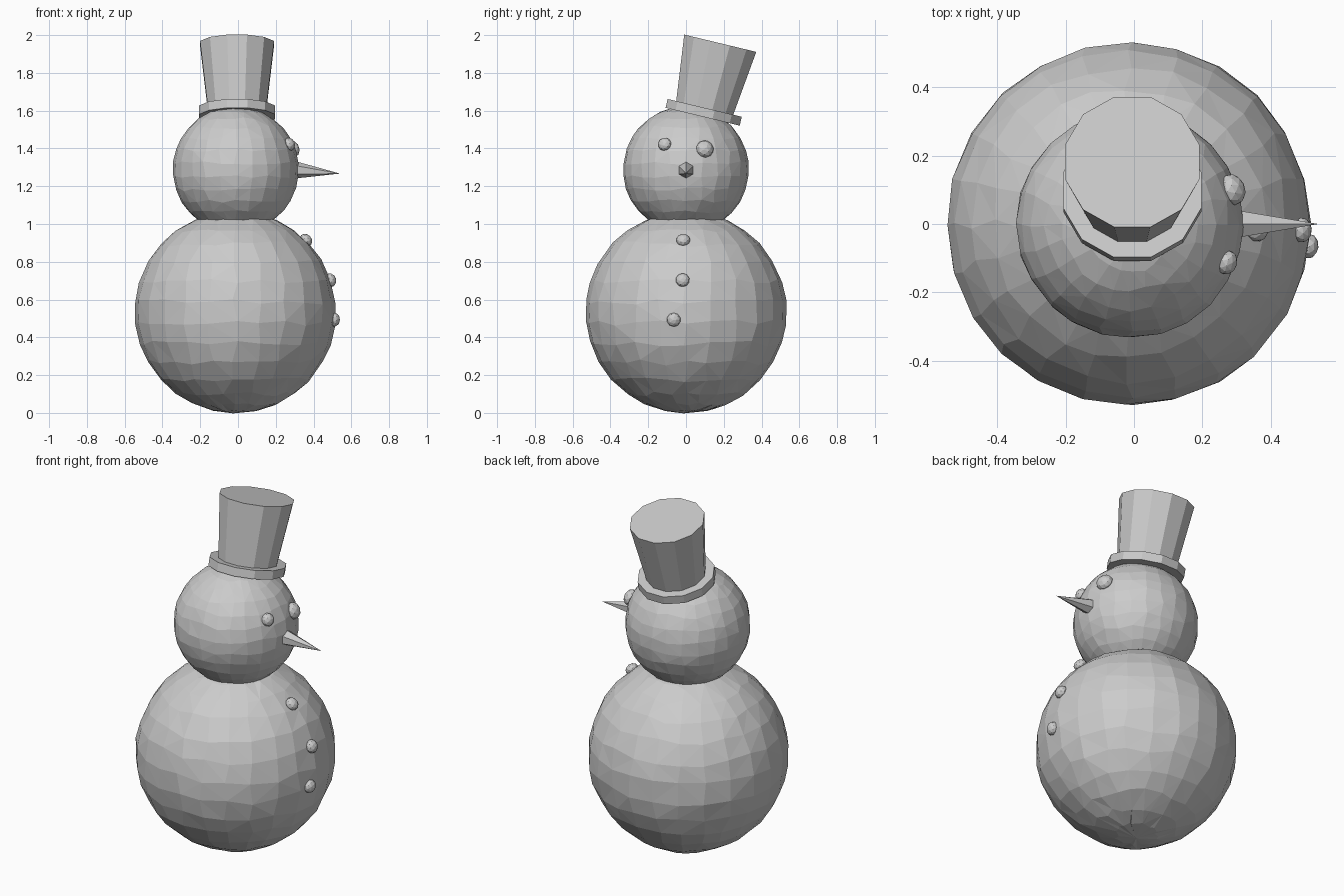
import bpy, bmesh, math, random
from mathutils import Matrix, Vector

if "Cube" in bpy.data.objects:
    bpy.data.objects.remove(bpy.data.objects["Cube"])

random.seed(4)
grey = bpy.data.materials.new("plain grey")
grey.diffuse_color = (0.6, 0.6, 0.6, 1)
grey.use_nodes = True
grey.node_tree.nodes["Principled BSDF"].inputs["Base Color"].default_value = grey.diffuse_color


def finish(name, bm):
    mesh = bpy.data.meshes.new(name)
    bmesh.ops.recalc_face_normals(bm, faces=bm.faces)
    bm.to_mesh(mesh)
    bm.free()
    mesh.materials.append(grey)
    ob = bpy.data.objects.new(name, mesh)
    bpy.context.collection.objects.link(ob)
    return ob


def snowball(name, centre, radius):
    # Faceted ball whose corners slide a little over the surface
    bm = bmesh.new()
    bmesh.ops.create_uvsphere(bm, u_segments=24, v_segments=15, radius=radius)
    for v in bm.verts:
        d = Vector([random.uniform(-1, 1) for _ in range(3)]) * radius * 0.03
        v.co = (v.co + d).normalized() * radius * random.uniform(0.997, 1.008)
    bmesh.ops.triangulate(bm, faces=bm.faces)
    bmesh.ops.translate(bm, verts=bm.verts, vec=centre)
    return finish(name, bm)


def pebble(name, centre, radius, ball_centre):
    # Small lump, slightly flattened against the snowball it sits on
    bm = bmesh.new()
    bmesh.ops.create_icosphere(bm, subdivisions=2, radius=radius)
    out = (Vector(centre) - Vector(ball_centre)).to_track_quat('Z', 'Y').to_matrix().to_4x4()
    m = Matrix.Translation(centre) @ out @ Matrix.Diagonal((1, 1, 0.8, 1))
    bmesh.ops.transform(bm, matrix=m, verts=bm.verts)
    return finish(name, bm)


def frustum(name, r1, r2, depth, sides, matrix, spin=0):
    # Cone or tapered cylinder with its base at the matrix origin
    bm = bmesh.new()
    bmesh.ops.create_cone(bm, cap_ends=True, segments=sides, radius1=r1, radius2=r2, depth=depth)
    m = matrix @ Matrix.Translation((0, 0, depth / 2)) @ Matrix.Rotation(spin, 4, 'Z')
    bmesh.ops.transform(bm, matrix=m, verts=bm.verts)
    return finish(name, bm)


# Body and head
body_c = (-0.015, 0, 0.533)
head_c = (-0.012, 0, 1.288)
snowball("body", body_c, 0.532)
snowball("head", head_c, 0.333)

# Eyes and buttons
pebble("small_eye", (0.272, -0.113, 1.422), 0.036, head_c)
pebble("large_eye", (0.287, 0.10, 1.397), 0.047, head_c)
for i, p in enumerate([(0.360, -0.015, 0.915), (0.490, -0.018, 0.703), (0.510, -0.065, 0.493)]):
    pebble(f"button_{i + 1}", p, 0.037, body_c)

# Carrot nose, drooping a little
start, tip = Vector((0.28, 0, 1.288)), Vector((0.54, 0, 1.267))
aim = (tip - start).to_track_quat('Z', 'Y').to_matrix().to_4x4()
frustum("nose", 0.05, 0, (tip - start).length, 6, Matrix.Translation(start) @ aim)

# Tilted hat: brim and flared crown
hat = Matrix.Translation((-0.005, 0.088, 1.568)) @ Matrix.Rotation(math.radians(-13.5), 4, 'X')
frustum("hat_brim", 0.209, 0.209, 0.048, 12, hat, math.radians(15))
frustum("hat_crown", 0.155, 0.203, 0.40, 12, hat, math.radians(15))
